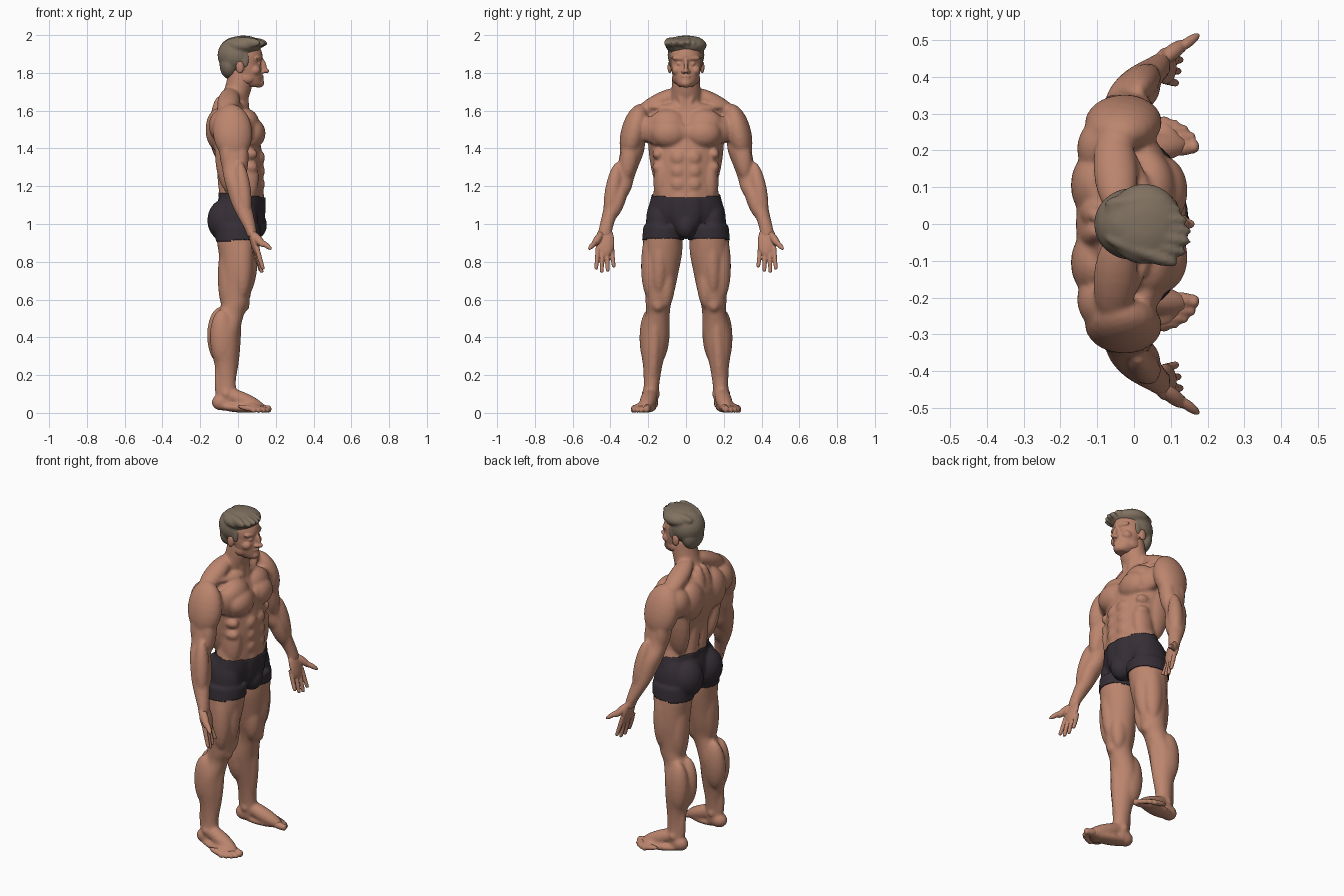
import bpy
import bmesh
import math
from mathutils import Matrix, Vector

UNIT = 0.01  # part sizes below are in hundredths


def make_material(name, colour):
    material = bpy.data.materials.new(name)
    material.use_nodes = True
    material.diffuse_color = (*colour, 1)
    shader = material.node_tree.nodes["Principled BSDF"]
    shader.inputs["Base Color"].default_value = (*colour, 1)
    return material


def spline(a, b, c, d, t):
    """Catmull-Rom blend between b and c."""
    return [0.5 * (2 * q + (r - p) * t + (2 * p - 5 * q + 4 * r - s) * t ** 2
                   + (3 * q - p - 3 * r + s) * t ** 3)
            for p, q, r, s in zip(a, b, c, d)]


class Sculpt:
    """Collects overlapping volumes, then fuses them into one smooth surface."""

    def __init__(self):
        self.bm = bmesh.new()

    def sides(self, *points):
        return (1, -1) if any(p[1] for p in points) else (1,)

    def blob(self, centre, size):
        for side in self.sides(centre):
            place = Vector((centre[0], centre[1] * side, centre[2])) * UNIT
            matrix = Matrix.Translation(place) @ Matrix.Diagonal((*(Vector(size) * UNIT), 1))
            bmesh.ops.create_icosphere(self.bm, subdivisions=3, radius=1, matrix=matrix)

    def muscle(self, start, end, wide, deep, paired=True):
        """Ellipsoid stretched between two points; deep is measured front to back."""
        for side in self.sides(start, end) if paired else (1,):
            a, b = (Vector((p[0], p[1] * side, p[2])) * UNIT for p in (start, end))
            along = (b - a).normalized()
            facing = Vector((0, 0, 1)) if abs(along.x) > 0.8 else Vector((1, 0, 0))
            facing = (facing - along * facing.dot(along)).normalized()
            across = along.cross(facing)
            turn = Matrix((facing, across, along)).transposed().to_4x4()
            scale = Matrix.Diagonal((deep * UNIT, wide * UNIT, (b - a).length / 2, 1))
            matrix = Matrix.Translation((a + b) / 2) @ turn @ scale
            bmesh.ops.create_icosphere(self.bm, subdivisions=3, radius=1, matrix=matrix)

    def limb(self, rings, count=28, steps=4):
        """Loft through level rings given as x, y, z, depth radius, width radius."""
        path = []
        for i in range(len(rings) - 1):
            near = [rings[min(max(i + k, 0), len(rings) - 1)] for k in (-1, 0, 1, 2)]
            path += [spline(*near, step / steps) for step in range(steps)]
        path.append(rings[-1])
        for side in self.sides(*rings):
            loops = []
            for x, y, z, deep, wide in path:
                angles = [math.tau * k / count for k in range(count)]
                loops.append([self.bm.verts.new(Vector((
                    x + deep * math.cos(a), side * y + wide * math.sin(a), z)) * UNIT)
                    for a in angles])
            for low, high in zip(loops, loops[1:]):
                for k in range(count):
                    n = (k + 1) % count
                    self.bm.faces.new((low[k], low[n], high[n], high[k]))
            self.bm.faces.new(loops[0])
            self.bm.faces.new(loops[-1])

    def fuse(self, name, material, voxel, smoothing):
        bmesh.ops.recalc_face_normals(self.bm, faces=self.bm.faces)
        mesh = bpy.data.meshes.new(name)
        self.bm.to_mesh(mesh)
        self.bm.free()
        obj = bpy.data.objects.new(name, mesh)
        bpy.context.collection.objects.link(obj)
        remesh = obj.modifiers.new("fuse", 'REMESH')
        remesh.mode = 'VOXEL'
        remesh.voxel_size = voxel
        smooth = obj.modifiers.new("soften", 'SMOOTH')
        smooth.factor = 0.5
        smooth.iterations = smoothing
        graph = bpy.context.evaluated_depsgraph_get()
        fused = bpy.data.meshes.new_from_object(obj.evaluated_get(graph))
        obj.modifiers.clear()
        obj.data = fused
        fused.materials.clear()
        fused.materials.append(material)
        fused.polygons.foreach_set("use_smooth", [True] * len(fused.polygons))
        return obj


if "Cube" in bpy.data.objects:
    bpy.data.objects.remove(bpy.data.objects["Cube"])

skin = make_material("skin", (0.50, 0.235, 0.155))
hair_brown = make_material("ash brown hair", (0.215, 0.165, 0.118))
fabric = make_material("dark shorts fabric", (0.036, 0.028, 0.036))

# Torso and neck
body = Sculpt()
body.limb([(0, 0, 94, 9, 10), (0.5, 0, 105, 12, 19), (2, 0, 115, 11.4, 17.7),
           (2.5, 0, 122, 11, 16.4), (1.3, 0, 132, 12.2, 17.2), (-1.3, 0, 142, 13.3, 19),
           (-3, 0, 152, 12.8, 20.5), (-3.5, 0, 159, 10, 18.5), (-2.5, 0, 164, 7.8, 11.5)])
body.limb([(-3, 0, 156, 8, 9), (-2.3, 0, 165, 7.5, 8.4), (-0.5, 0, 170, 7.2, 7.8),
           (1, 0, 176, 7, 7.4), (1.5, 0, 182, 6.5, 7)])
body.muscle((-4, 2, 171), (-6, 27, 157.5), wide=4.8, deep=6)        # trapezius
body.muscle((-10, 2, 168), (-13, 4, 140), wide=4, deep=3.5)         # middle back
body.muscle((6, 1.5, 161.5), (-2, 22, 162), wide=1.5, deep=1.8)     # collar bone
body.muscle((5.5, 1.5, 162), (0.5, 7, 179), wide=1.7, deep=1.7)     # neck cord
body.blob((7.6, 9, 148), (7, 9.6, 8))                               # chest
body.blob((4.5, 9.5, 153), (6.8, 10, 8))                            # upper chest
body.muscle((11, -1, 148), (0, 27, 151), wide=8, deep=5)            # outer chest
body.blob((-10.2, 10.5, 150), (7, 9.5, 11.5))                       # shoulder blade
body.blob((-8, 20.5, 152), (7.5, 8.5, 9))                           # rear shoulder
body.muscle((-5.5, 17, 156), (-4, 12, 116), wide=5, deep=7.5)       # flank
body.muscle((-9, 4, 144), (-6.3, 4, 106), wide=4, deep=3.3)         # lower back
for z in (121, 128, 135):
    body.blob((11, 3.9, z), (3.3, 4.4, 4.3))                        # abdominals
    body.blob((6, 14.8, z + 9), (4.5, 3, 3))                        # ribs
body.muscle((11, 3, 121), (10, 2, 96), wide=6, deep=3.6)            # lower belly
body.muscle((5, 12.3, 138), (4, 13.5, 110), wide=4.3, deep=6.5)     # waist side
body.blob((-6.3, 9.2, 102), (9.4, 9.4, 11))                         # buttock
body.blob((0, 14, 101), (10, 6.6, 14))                              # hip
body.blob((9, 0, 99.5), (5.8, 5.2, 7))                              # front of pelvis

# Arms
body.limb([(-4, 25, 156, 7, 6), (-3, 27.5, 146, 7.4, 6.3), (-2.5, 28.6, 138, 7.2, 6.3),
           (-2.3, 31, 130, 6.2, 5.6), (-1.8, 33.5, 124, 5.7, 6), (-0.2, 35.4, 118, 5.7, 6.2),
           (2, 38.7, 110, 5.2, 4.6), (4.5, 41, 103, 4.2, 3.9), (6.7, 42.6, 97, 3.1, 3.7),
           (7.5, 43, 93, 2.5, 4)])
body.muscle((-4, 23.5, 163.5), (-1.8, 31.3, 134), wide=7, deep=10.5)  # deltoid
body.muscle((1, 28, 149), (1.5, 32, 123), wide=4.8, deep=4.4)       # biceps
body.muscle((-6, 27.5, 152), (-5, 31.5, 125), wide=5.4, deep=4.4)   # triceps
body.muscle((1, 36, 133), (4.5, 41.5, 102), wide=4.2, deep=4.2)     # outer forearm
body.muscle((-0.5, 32, 126), (4.5, 39.5, 102), wide=4.2, deep=4.7)  # inner forearm
body.blob((-5, 33.8, 124.5), (2.6, 2.6, 3.2))                       # elbow

# Legs
body.limb([(0, 11.5, 99, 11.5, 10.5), (0, 12.2, 91, 11.2, 10.5), (0, 12.6, 84, 10.2, 10.5),
           (-0.5, 13.3, 75, 9.2, 9.5), (-1, 13.8, 66, 8.2, 8.1), (-1.5, 14.6, 58, 7.2, 6.8),
           (-4, 15, 52, 7.2, 6.4), (-6.8, 16.4, 43, 7.8, 7.7), (-7, 17.2, 34, 7.4, 6.8),
           (-6.3, 17.7, 24, 5.8, 5), (-6, 18.2, 16, 4.9, 4.2), (-6, 18.6, 10, 5.1, 4),
           (-6.5, 18.8, 4, 5, 3.8)])
body.muscle((2, 17.6, 100), (2, 19, 60), wide=5.5, deep=6)          # outer thigh
body.muscle((2, 9.5, 82), (2, 10.7, 55), wide=4.4, deep=5.4)        # inner teardrop
body.muscle((5.4, 13.5, 102), (3.8, 14.5, 61), wide=5, deep=6)      # front thigh
body.muscle((-5, 13, 95), (-6, 15, 53), wide=6.5, deep=5.2)         # hamstring
body.muscle((-1, 7.2, 96), (0, 9.5, 66), wide=5.3, deep=7.3)        # upper inner thigh
body.blob((3.2, 14.8, 57.5), (3, 3.4, 4.2))                         # kneecap
body.muscle((-9.6, 12.8, 56), (-9.6, 14.5, 26), wide=5, deep=6.8)   # inner calf
body.muscle((-8.8, 19.7, 55), (-7.8, 19.6, 24), wide=5, deep=6.5)   # outer calf
body.muscle((0.3, 15.8, 55), (-3, 18, 14), wide=3, deep=2.6)        # shin
body.muscle((-10, 18.3, 32), (-10.3, 18.7, 5), wide=2.3, deep=2.3)  # heel tendon
for y in (15, 22.2):
    body.blob((-6.2, y, 10), (2, 1.4, 2.1))                         # ankle bone

# Feet
body.blob((-8.8, 18.7, 5.6), (5.2, 4.2, 4.4))                       # heel
body.muscle((-11, 18, 12.5), (15, 21.8, 1.5), wide=4.4, deep=4.2)   # instep
body.muscle((-11, 18.8, 3.4), (14, 23, 2), wide=5, deep=2.6)        # sole
body.blob((7, 23, 2.7), (5.4, 5.2, 2.7))                            # ball
body_object = body.fuse("body", skin, voxel=0.008, smoothing=8)

# Toes
toes = Sculpt()
for k, (x, y) in enumerate([(17.8, 21), (16.8, 23.7), (14.8, 25.7), (12.4, 27.1), (9.8, 28)]):
    thick = 1.5 if k else 2.1
    toes.muscle((x - 10, y - 0.8, 3.6), (x, y, 1.5), wide=thick, deep=thick)
    toes.blob((x - 1.5, y, thick - 0.1), (1.5, thick * 0.88, thick * 0.95))
toes.fuse("toes", skin, voxel=0.006, smoothing=2)

# Hands
hands = Sculpt()
hands.muscle((6.3, 43, 99), (10.8, 42.8, 82.5), wide=5, deep=2.2)   # palm
hands.muscle((7, 44, 96), (14, 49.5, 88), wide=2, deep=2.2)         # thumb base
hands.muscle((11.5, 47, 91.5), (17.8, 51.6, 86.5), wide=1.4, deep=1.4)
for k, (y, tip) in enumerate([(47.5, 76), (44.6, 74.2), (41.5, 74.8), (38.3, 77)]):
    knuckle = 43 + (y - 43) * 0.8
    lean = 0.6 * k
    hands.limb([(9.8 - lean, knuckle, 88, 1.4, 1.2), (11.5 - lean, (knuckle + y) / 2, 82, 1.3, 1.15),
                (13 - lean, y, tip + 1, 1.1, 1), (13.2 - lean, y, tip, 0.7, 0.7)], count=12)
hands.fuse("hands", skin, voxel=0.004, smoothing=3)

# Head and face
head = Sculpt()
head.blob((1.8, 0, 189), (11.2, 8.6, 9.2))                          # skull
head.limb([(7.5, 0, 172.4, 5, 3), (6.8, 0, 174, 6.3, 5), (5.7, 0, 177.5, 7.2, 6.8),
           (5, 0, 182, 7.6, 7.8), (4.5, 0, 185, 7.6, 8.1), (4.3, 0, 189, 8.8, 8.2),
           (3.5, 0, 193, 8, 7.6)])
head.blob((11, 0, 174.7), (2.9, 3.2, 2.5))                          # chin
head.blob((4.5, 5.1, 177.4), (4.2, 2.3, 3.3))                       # jaw corner
head.muscle((12.2, 0, 188), (14.6, 0, 179.8), wide=1.2, deep=1.7)   # nose bridge
head.blob((14.6, 0, 181), (2, 1.4, 1.3))                            # nose tip
head.blob((13.3, 1.4, 180.6), (1.3, 1, 1))                          # nostril
head.muscle((12.6, 0.4, 187.6), (9.8, 7.8, 187.9), wide=1.2, deep=1.1)  # brow
head.blob((8.8, 4.8, 181.4), (3.2, 2.8, 2.8))                       # cheekbone
head.blob((11, 3.2, 184.8), (1.1, 1.8, 1.1))                        # eye
head.blob((12.4, 0, 178.2), (1.3, 2.6, 0.8))                        # upper lip
head.blob((12.3, 0, 176.7), (1.3, 2.2, 0.9))                        # lower lip
head.blob((1, 8.6, 183), (2.2, 1.2, 3.4))                           # ear
head.fuse("head", skin, voxel=0.0045, smoothing=4)

# Side-swept hair
hair = Sculpt()
hair.blob((-0.6, 0, 189.5), (10.3, 9.8, 9.8))                       # cap
hair.blob((-4.6, 0, 184.5), (5.2, 8, 7.8))                          # nape
hair.blob((2.8, -0.8, 194.6), (10, 10.2, 5.2))                      # crown
hair.blob((3.6, 7.9, 187), (2.3, 1.1, 4.5))                         # sideburn
for k in range(7):
    y = 3 * k - 11
    hair.muscle((-8, y * 0.5 + 2, 195.5), (15.8 - 0.06 * (y + 3) ** 2, y, 196 - 0.4 * (k % 2)),
                wide=2.4, deep=3.2, paired=False)                   # lock
hair.fuse("hair", hair_brown, voxel=0.007, smoothing=3)

# Shorts: a thin shell over the hips
cloth = bmesh.new()
cloth.from_mesh(body_object.data)


def is_covered(point):
    hem = 0.915 + 0.08 * point.x
    waist = 1.155 - 0.1 * point.x
    return abs(point.y) < 0.3 and hem < point.z < waist


bare = [f for f in cloth.faces if not is_covered(f.calc_center_median())]
bmesh.ops.delete(cloth, geom=bare, context='FACES')
shorts_mesh = bpy.data.meshes.new("shorts")
cloth.to_mesh(shorts_mesh)
cloth.free()
shorts_mesh.materials.clear()
shorts_mesh.materials.append(fabric)
shorts = bpy.data.objects.new("shorts", shorts_mesh)
bpy.context.collection.objects.link(shorts)
shell = shorts.modifiers.new("cloth thickness", 'SOLIDIFY')
shell.thickness = 0.006
shell.offset = 1
